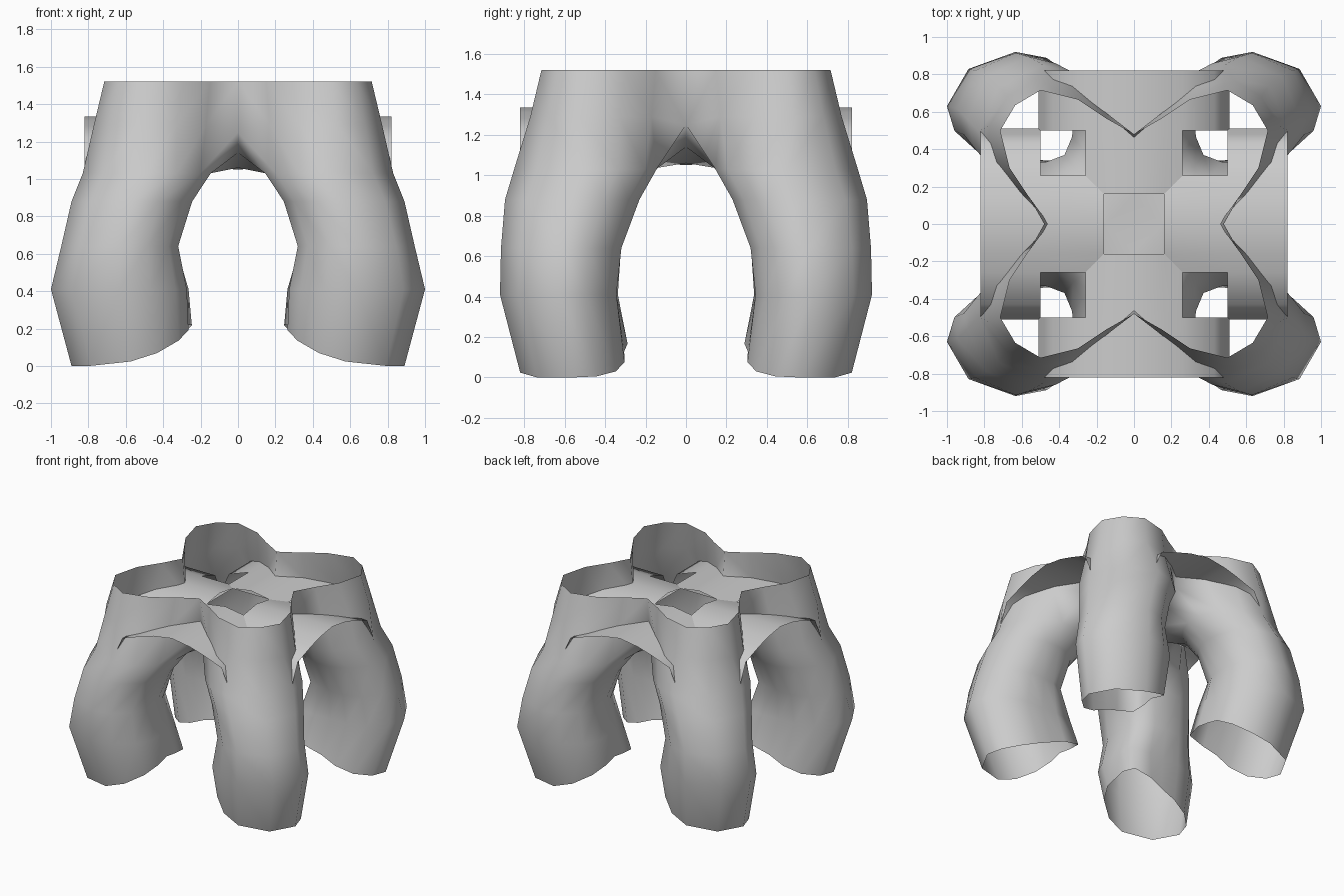
import bpy, bmesh, math

if "Cube" in bpy.data.objects:
    bpy.data.objects.remove(bpy.data.objects["Cube"])


def add_object(name, bm):
    bmesh.ops.recalc_face_normals(bm, faces=bm.faces)
    for f in bm.faces:
        f.smooth = True
    mesh = bpy.data.meshes.new(name)
    bm.to_mesh(mesh)
    bm.free()
    obj = bpy.data.objects.new(name, mesh)
    bpy.context.collection.objects.link(obj)
    return obj


def diagonal_mirror(points, corner):
    return points + [corner] + [(y, x) for x, y in reversed(points)]


# Four-legged open skin: one quarter, mirrored in x and y
RIM = diagonal_mirror([(0, .48), (.15, .565), (.3, .665), (.5, .715)], (.635, .635))
OUTLINE = diagonal_mirror([(0, .455), (.17, .61), (.33, .725), (.53, .77)], (.68, .68))
SADDLE = [(.35, 0, 1.14), (.15, 0, 1.06), (.15, .15, 1.05), (0, .15, 1.06), (0, .35, 1.14)]
ANGLES = [170, 145, 117, 90, 45, 0, -27, -55, -80, -102, -118, -135, -152, -168]

# leg sections: centre x, y, radius x, y, height, rise and corner on the inner side
SECTIONS = [
    (.485, .495, .345, .355, 1.03, 0, 1.0),
    (.565, .56, .325, .335, .88, 0, 1.04),
    (.63, .615, .315, .30, .64, 0, 1.16),
    (.634, .63, .366, .29, .41, 0, 1.32),
    (.575, .56, .315, .26, 0, .22, 1.4),
]

bm = bmesh.new()
top = [bm.verts.new((x, y, 1.52)) for x, y in RIM]
ring = [bm.verts.new((x, y, 1.25 if x * y == 0 else 1.29)) for x, y in OUTLINE]
for i in range(8):
    bm.faces.new((top[i], top[i + 1], ring[i + 1], ring[i]))
saddle = [bm.verts.new(p) for p in SADDLE]
bm.faces.new(saddle[1:4] + [bm.verts.new((0, 0, 1.05))])
ring += saddle
count = len(ANGLES)
for cx, cy, rx, ry, z, rise, corner in SECTIONS:
    scale = {45: .97, -135: corner, -118: 1 + (corner - 1) * .45, -152: 1 + (corner - 1) * .45}
    lower = []
    for angle in ANGLES:
        a = math.radians(angle)
        k = scale.get(angle, 1)
        zz = z + rise * ((1 - math.cos(a - math.radians(20))) / 2) ** 2
        lower.append(bm.verts.new((cx + k * rx * math.cos(a), cy + k * ry * math.sin(a), zz)))
    for i in range(count):
        j = (i + 1) % count
        bm.faces.new((ring[i], ring[j], lower[j], lower[i]))
    ring = lower
skin = add_object("four_leg_skin", bm)
mirror = skin.modifiers.new("mirror", 'MIRROR')
mirror.use_axis = (True, True, False)
mirror.use_clip = True

# Crossing arched panels with corner notches and a centre opening
HALF_ARCH = [(.16, 1.31), (.26, 1.28), (.43, 1.22), (.48, 1.11), (.51, 1.03)]
ARCH = [(-x, z) for x, z in reversed(HALF_ARCH)] + [(0, 1.335)] + HALF_ARCH
STATIONS = [-.82, -.5, -.16, .16, .5, .82]


def arched_panel(name, angle):
    bm = bmesh.new()
    rows = [[bm.verts.new((x, y, z)) for x, z in ARCH] for y in STATIONS]
    for r, row in enumerate(rows[:-1]):
        for i in range(len(ARCH) - 1):
            x = abs(ARCH[i][0] + ARCH[i + 1][0]) / 2
            y = abs(STATIONS[r] + STATIONS[r + 1]) / 2
            notch = y < .5 and x > .26
            opening = y < .16 and x < .16
            if not (notch or opening):
                bm.faces.new((row[i], row[i + 1], rows[r + 1][i + 1], rows[r + 1][i]))
    loose = [v for v in bm.verts if not v.link_faces]
    bmesh.ops.delete(bm, geom=loose, context='VERTS')
    add_object(name, bm).rotation_euler.z = angle


arched_panel("lengthwise_arched_panel", 0)
arched_panel("crosswise_arched_panel", math.pi / 2)
